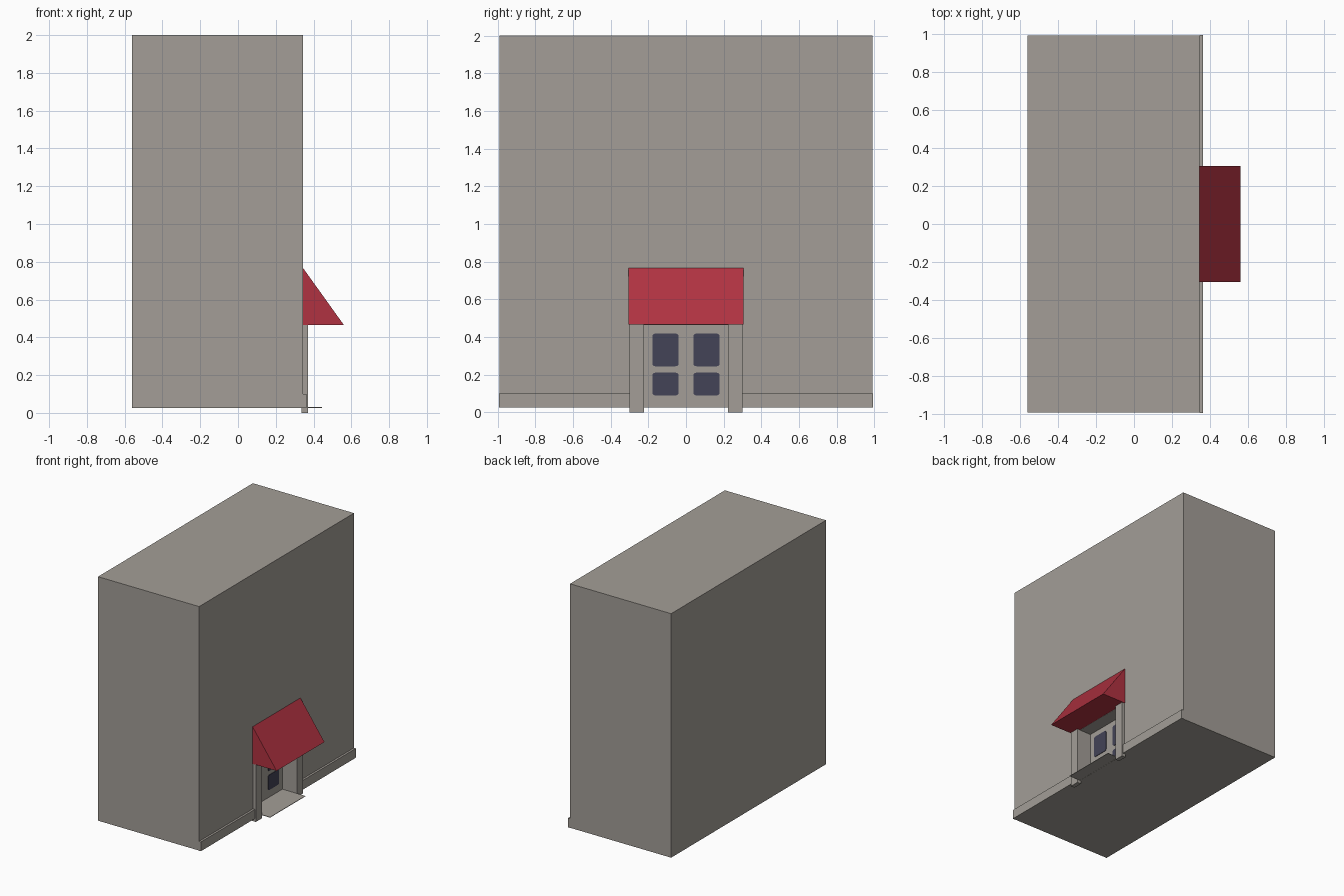
import bpy
import math

if "Cube" in bpy.data.objects:
    bpy.data.objects.remove(bpy.data.objects["Cube"])


def material(name, rgb):
    # sRGB 0-255 to linear
    lin = [((c / 255 + 0.055) / 1.055) ** 2.4 for c in rgb]
    m = bpy.data.materials.new(name)
    m.diffuse_color = (*lin, 1)
    m.use_nodes = True
    m.node_tree.nodes["Principled BSDF"].inputs["Base Color"].default_value = m.diffuse_color
    return m


GREY = material("warm grey stone", (163, 158, 151))
RED = material("red awning", (176, 50, 65))
GLASS = material("dark blue glass", (67, 67, 87))


def prism(name, base, offset, mat):
    """Extrude a polygon (list of points) along offset into a closed solid."""
    n = len(base)
    top = [tuple(a + b for a, b in zip(p, offset)) for p in base]
    faces = [tuple(reversed(range(n))), tuple(range(n, 2 * n))]
    faces += [(i, (i + 1) % n, n + (i + 1) % n, n + i) for i in range(n)]
    me = bpy.data.meshes.new(name)
    me.from_pydata(list(base) + top, [], faces)
    me.materials.append(mat)
    ob = bpy.data.objects.new(name, me)
    bpy.context.collection.objects.link(ob)
    return ob


def box(name, x, y, z, mat):
    base = [(x[0], y[0], z[0]), (x[1], y[0], z[0]), (x[1], y[1], z[0]), (x[0], y[1], z[0])]
    return prism(name, base, (0, 0, z[1] - z[0]), mat)


WALL, BACK = 0.345, 0.24  # street wall and back of the door recess

# Building block with a recessed entrance
body = box("building", (-0.56, WALL), (-0.99, 0.99), (0.025, 2.0), GREY)
cutter = box("recess_cutter", (BACK, 0.5), (-0.225, 0.225), (0.03, 0.465), GREY)
cutter.hide_render = True
cutter.hide_viewport = True
cutter.display_type = 'WIRE'
cut = body.modifiers.new("entrance", 'BOOLEAN')
cut.operation = 'DIFFERENCE'
cut.solver = 'EXACT'
cut.object = cutter

# Thin doorstep in front of the recess
box("doorstep", (WALL, 0.445), (-0.225, 0.225), (0.026, 0.03), GREY)

# Sloped awning over the door: triangular profile run along y
prism("awning", [(WALL, -0.306, 0.466), (0.56, -0.306, 0.466), (WALL, -0.306, 0.766)],
      (0, 0.612, 0), RED)

for side, s in (("left", -1), ("right", 1)):
    # Pillars and plinth strips on both sides of the door
    box(f"{side}_pillar", (0.335, 0.37), sorted((s * 0.224, s * 0.301)), (0, 0.466), GREY)
    box(f"{side}_plinth", (WALL, 0.362), sorted((s * 0.301, s * 0.992)), (0.025, 0.1), GREY)

    # Door panes with slightly rounded corners
    for row, z0, z1 in (("lower", 0.09, 0.211), ("upper", 0.245, 0.419)):
        yc, hy, zc, hz, r = s * 0.109, 0.07, (z0 + z1) / 2, (z1 - z0) / 2, 0.016
        pts = []
        for k, (cy, cz) in enumerate(((1, 1), (-1, 1), (-1, -1), (1, -1))):
            for j in range(4):
                a = math.radians(90 * k + 30 * j)
                pts.append((BACK, yc + cy * (hy - r) + r * math.cos(a),
                            zc + cz * (hz - r) + r * math.sin(a)))
        prism(f"{side}_{row}_pane", pts, (0.004, 0, 0), GLASS)
